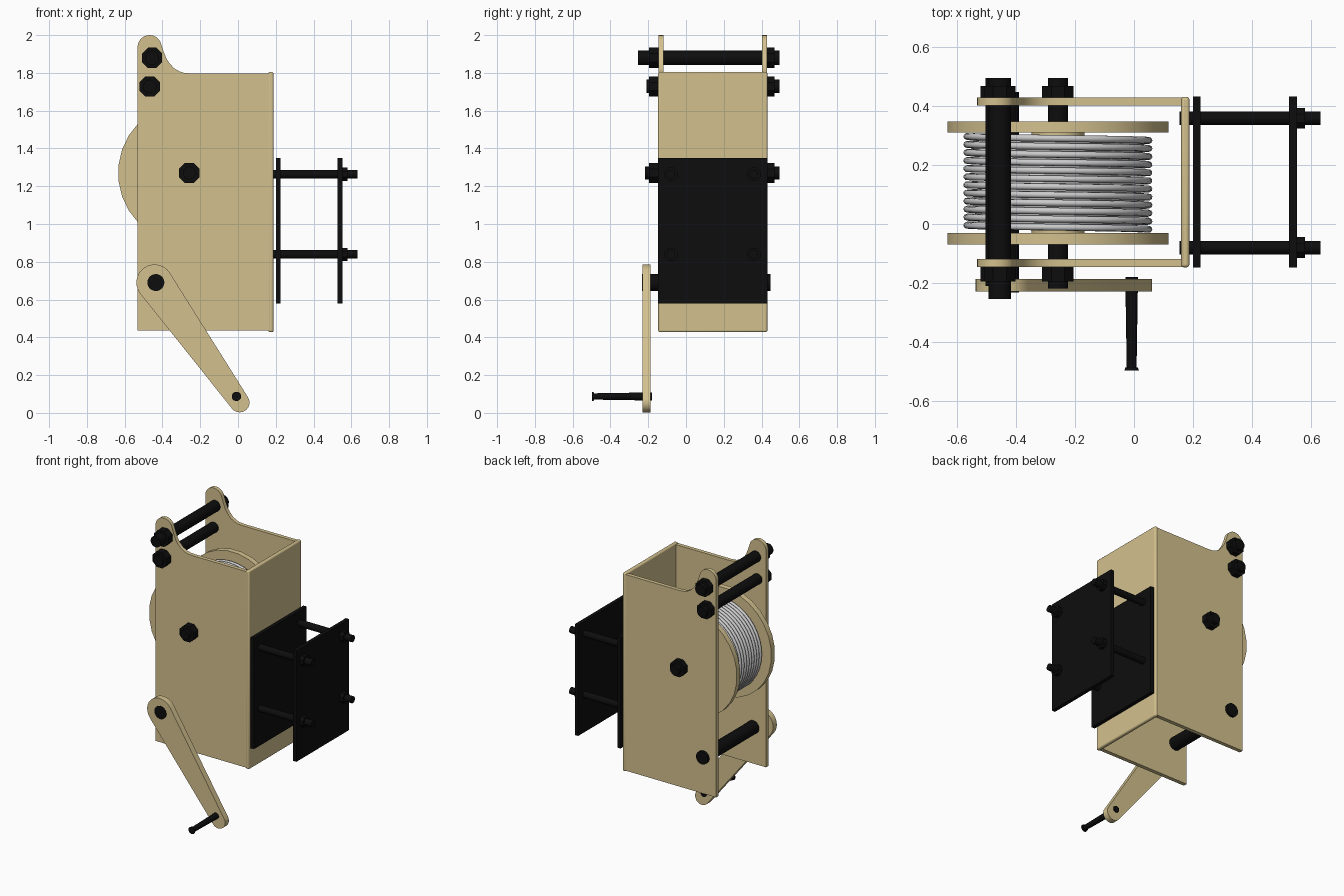
import bpy, bmesh
from math import sin, cos, pi, atan2, acos, hypot
from mathutils import Vector, Matrix

if "Cube" in bpy.data.objects:
    bpy.data.objects.remove(bpy.data.objects["Cube"])


def material(name, rgb):
    m = bpy.data.materials.new(name)
    m.diffuse_color = (*rgb, 1)
    m.use_nodes = True
    m.node_tree.nodes["Principled BSDF"].inputs["Base Color"].default_value = m.diffuse_color
    return m


TAN = material("tan_paint", (0.65, 0.53, 0.27))
BLACK = material("black_metal", (0.004, 0.004, 0.004))


def finish(name, bm, mat, bevel=0.0):
    bmesh.ops.recalc_face_normals(bm, faces=bm.faces)
    me = bpy.data.meshes.new(name)
    bm.to_mesh(me)
    bm.free()
    me.materials.append(mat)
    ob = bpy.data.objects.new(name, me)
    bpy.context.collection.objects.link(ob)
    if bevel:
        b = ob.modifiers.new("bevel", 'BEVEL')
        b.width, b.segments = bevel, 3
    bpy.ops.object.select_all(action='DESELECT')
    ob.select_set(True)
    bpy.context.view_layer.objects.active = ob
    bpy.ops.object.shade_smooth_by_angle(angle=0.6)
    return ob


def box(name, lo, hi, mat, bevel=0.0):
    bm = bmesh.new()
    lo, hi = Vector(lo), Vector(hi)
    bmesh.ops.create_cube(bm, size=1, matrix=Matrix.Translation((lo + hi) / 2)
                          @ Matrix.Diagonal((*(hi - lo), 1)))
    return finish(name, bm, mat, bevel)


def prism(name, pts, y0, y1, mat):
    """Extrude an x-z outline along y."""
    bm = bmesh.new()
    f = bm.faces.new([bm.verts.new((x, y0, z)) for x, z in pts])
    ext = bmesh.ops.extrude_face_region(bm, geom=[f])["geom"]
    bmesh.ops.translate(bm, vec=(0, y1 - y0, 0),
                        verts=[v for v in ext if isinstance(v, bmesh.types.BMVert)])
    return finish(name, bm, mat)


def cyl(name, axis, a, b, c, r, mat, n=24, r2=None):
    """Cylinder from a to b along axis; c is (x, z) for 'Y' or (y, z) for 'X'."""
    bm = bmesh.new()
    mid = (a + b) / 2
    if axis == 'Y':
        m = Matrix.Translation((c[0], mid, c[1])) @ Matrix.Rotation(-pi / 2, 4, 'X')
    else:
        m = Matrix.Translation((mid, c[0], c[1])) @ Matrix.Rotation(pi / 2, 4, 'Y')
    bmesh.ops.create_cone(bm, cap_ends=True, segments=n, radius1=r,
                          radius2=r if r2 is None else r2, depth=b - a,
                          matrix=m @ Matrix.Rotation(pi / n, 4, 'Z'))
    return finish(name, bm, mat)


# U-shaped housing: two eared side plates and a web
ear = [(-0.468 + 0.064 * cos(t), 1.936 + 0.064 * sin(t))
       for t in [pi - i * pi * 0.85 / 10 for i in range(11)]]
fillet = [(-0.394, 1.913), (-0.38, 1.878), (-0.362, 1.85), (-0.338, 1.824),
          (-0.31, 1.808), (-0.285, 1.8), (-0.25, 1.797)]
outline = [(-0.532, 0.435)] + ear + fillet + [(0.165, 1.797), (0.165, 0.435)]
prism("front_side_plate", outline, -0.145, -0.118, TAN)
prism("back_side_plate", outline, 0.402, 0.429, TAN)
box("housing_web", (0.16, -0.147, 0.427), (0.188, 0.431, 1.805), TAN, 0.01)

# Cable drum
AX = (-0.258, 1.27)
cyl("drum_front_flange", 'Y', -0.07, -0.031, AX, 0.377, TAN, 28)
cyl("drum_back_flange", 'Y', 0.31, 0.347, AX, 0.377, TAN, 28)
cyl("drum_core", 'Y', -0.035, 0.315, AX, 0.09, TAN, 32)


def rope(name, radius, y0, y1, turns, phase):
    cu = bpy.data.curves.new(name, 'CURVE')
    cu.dimensions = '3D'
    cu.bevel_depth, cu.bevel_resolution = 0.0115, 2
    cu.use_fill_caps = True
    n = int(turns * 40)
    s = cu.splines.new('POLY')
    s.points.add(n)
    for i, p in enumerate(s.points):
        t = phase + 2 * pi * turns * i / n
        p.co = (AX[0] + radius * cos(t), y0 + (y1 - y0) * i / n,
                AX[1] + radius * sin(t), 1)
    bpy.context.collection.objects.link(bpy.data.objects.new(name, cu))


# Two wound layers of cable
rope("cable_outer_layer", 0.309, -0.018, 0.297, 11.5, 0)
rope("cable_inner_layer", 0.287, 0.297, -0.018, 11.5, pi)

# Cross bolts with octagonal nuts
for name, c, r, tip in [("upper_roller", (-0.455, 1.88), 0.038, -0.255),
                        ("lower_roller", (-0.467, 1.728), 0.036, -0.21),
                        ("drum_axle", AX, 0.034, -0.218)]:
    cyl(name, 'Y', tip, 0.495, c, r, BLACK)
    cyl(name + "_front_nut", 'Y', -0.195, -0.144, c, 0.058, BLACK, 8)
    cyl(name + "_back_nut", 'Y', 0.428, 0.468, c, 0.058, BLACK, 8)

# Crank shaft
CR = (-0.435, 0.69)
cyl("crank_shaft", 'Y', -0.233, 0.447, CR, 0.045, BLACK)

# Tapered crank arm: hull of two circles
(ax, az, ra), (bx, bz, rb) = (-0.442, 0.69, 0.096), (0.009, 0.055, 0.052)
d = atan2(bz - az, bx - ax)
k = acos((ra - rb) / hypot(bx - ax, bz - az))
N = 14
arm = [(ax + ra * cos(t), az + ra * sin(t))
       for t in [d + k + (2 * pi - 2 * k) * i / N for i in range(N + 1)]]
arm += [(bx + rb * cos(t), bz + rb * sin(t))
        for t in [d - k + 2 * k * i / N for i in range(N + 1)]]
prism("crank_arm", arm, -0.229, -0.187, TAN)

# Crank handle
H = (-0.008, 0.087)
cyl("handle_grip", 'Y', -0.488, -0.18, H, 0.017, BLACK, 16, 0.022)
cyl("handle_end", 'Y', -0.497, -0.486, H, 0.025, BLACK, 16, 0.022)

# Clamp plates, rods and nuts
box("inner_clamp_plate", (0.2, -0.147, 0.58), (0.225, 0.432, 1.35), BLACK)
box("outer_clamp_plate", (0.526, -0.147, 0.58), (0.552, 0.432, 1.35), BLACK)
for y in (-0.08, 0.358):
    for z in (0.839, 1.263):
        cyl("clamp_rod", 'X', 0.155, 0.632, (y, z), 0.023, BLACK, 16)
        cyl("clamp_nut", 'X', 0.55, 0.58, (y, z), 0.038, BLACK, 8)
